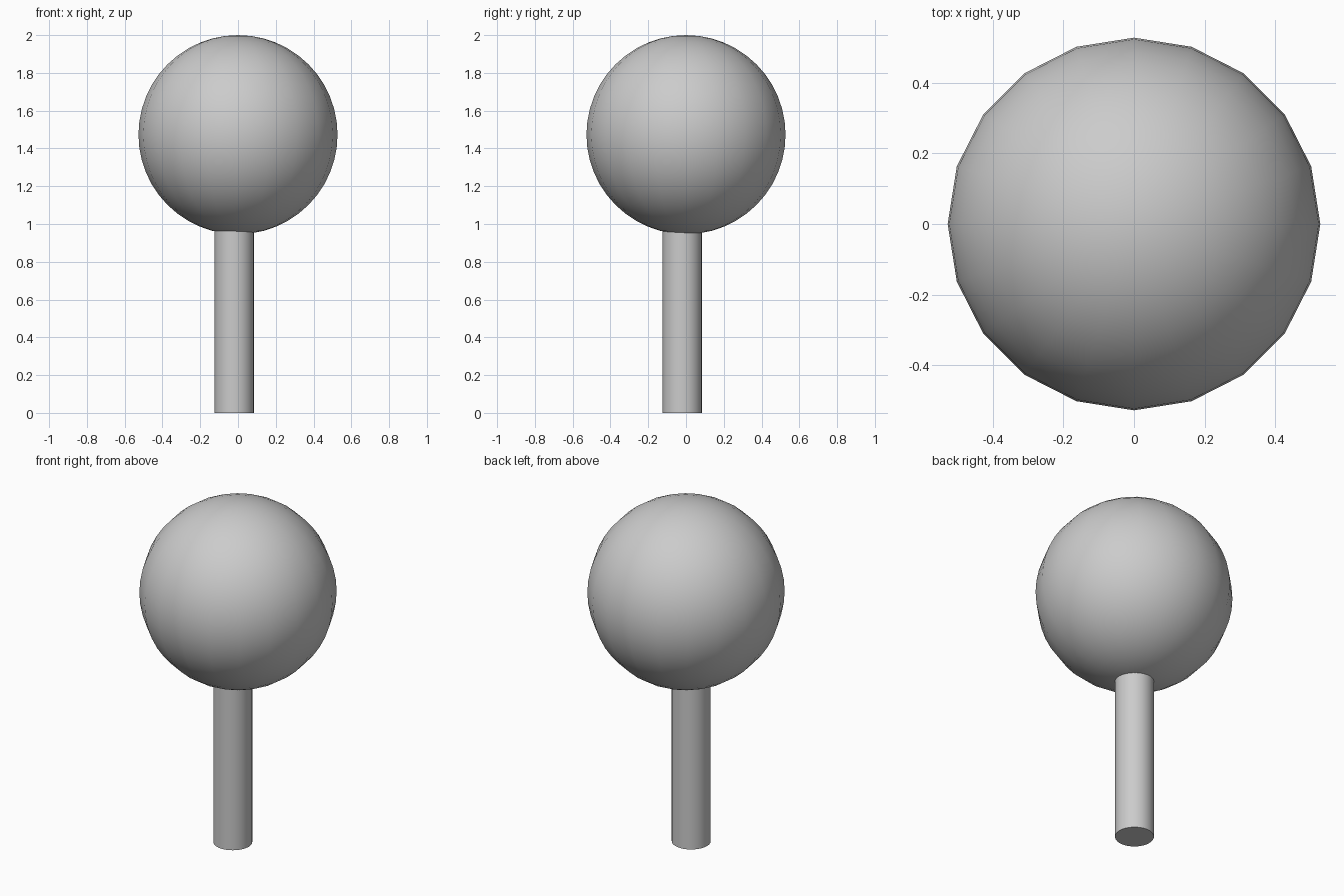
import bpy
import math

if "Cube" in bpy.data.objects:
    bpy.data.objects.remove(bpy.data.objects["Cube"])

HEAD_RADIUS = 0.527
STEM_RADIUS = 0.104
STEM_HEIGHT = 1.0


def finish(name, angle):
    obj = bpy.context.object
    obj.name = name
    bpy.ops.object.shade_smooth_by_angle(angle=math.radians(angle))
    return obj


# Ball-shaped head, 20 sides around
bpy.ops.mesh.primitive_uv_sphere_add(segments=20, ring_count=24, radius=HEAD_RADIUS,
                                     location=(0, 0, 2 - HEAD_RADIUS))
finish("head", 40)

# Round stem, slightly off centre, ending just inside the head
bpy.ops.mesh.primitive_cylinder_add(vertices=32, radius=STEM_RADIUS, depth=STEM_HEIGHT,
                                    location=(-0.02, -0.02, STEM_HEIGHT / 2))
finish("stem", 40)
